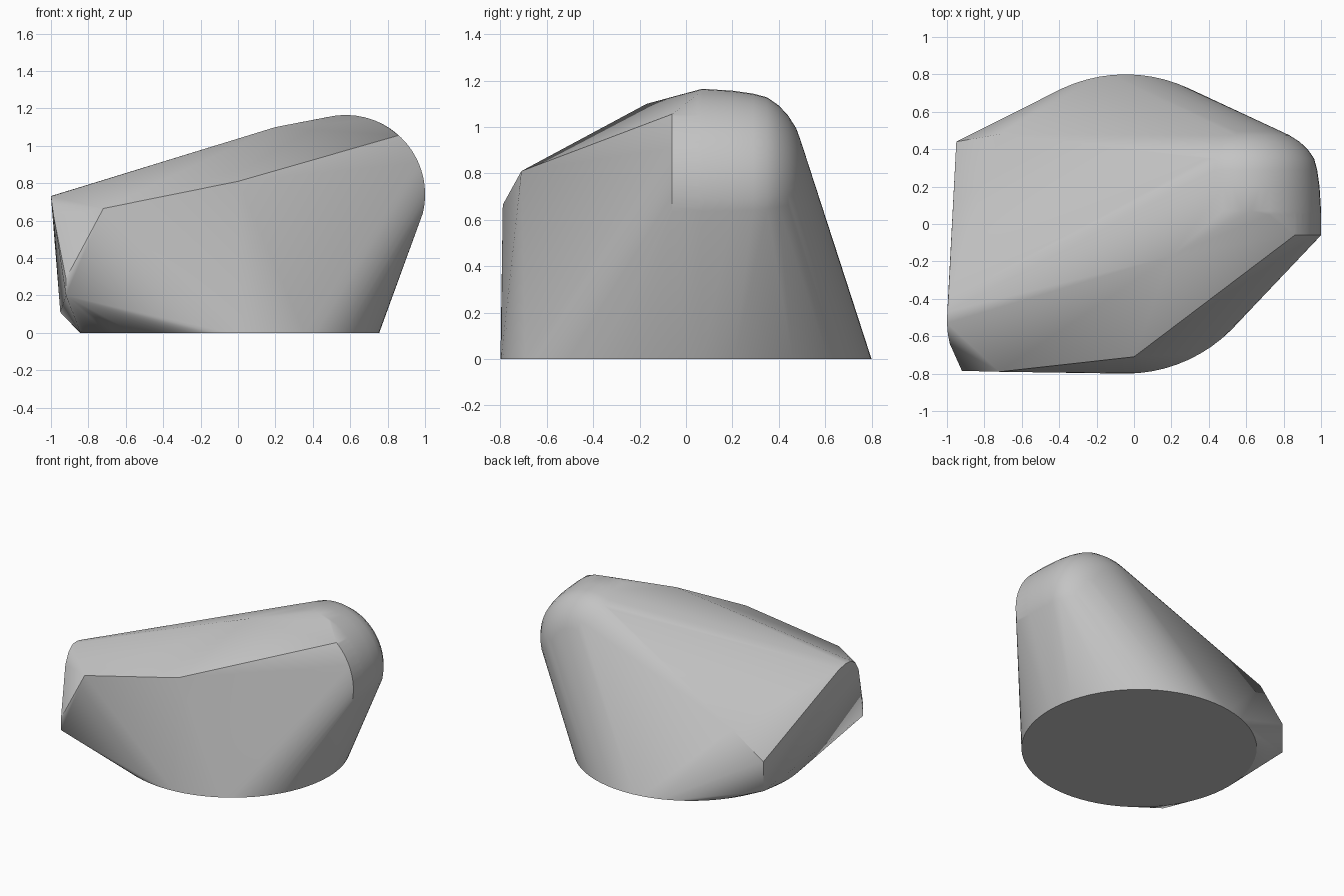
import bpy
import bmesh
from math import cos, sin, pi, radians

old = bpy.data.objects.get("Cube")
if old:
    bpy.data.objects.remove(old, do_unlink=True)

grey = bpy.data.materials.new("stone grey")
grey.use_nodes = True
colour = (0.55, 0.55, 0.55, 1)
grey.diffuse_color = colour
grey.node_tree.nodes["Principled BSDF"].inputs["Base Color"].default_value = colour


def dome_ring(y, radius, start, end, steps=28):
    """Arc of the rounded end, standing upright across y."""
    for i in range(steps + 1):
        a = radians(start + (end - start) * i / steps)
        yield (0.575 + radius * cos(a), y, 0.74 + radius * sin(a))


# Round flat base
points = [(-0.045 + 0.8 * cos(2 * pi * i / 72), 0.8 * sin(2 * pi * i / 72), 0)
          for i in range(72)]

# Rounded high end, tapering towards the back
points += dome_ring(-0.06, 0.425, -14, 48)
points += dome_ring(0.05, 0.425, -14, 70)
for y, radius in ((0.07, 0.425), (0.2, 0.417), (0.29, 0.404), (0.35, 0.388),
                  (0.40, 0.353), (0.44, 0.31), (0.475, 0.255), (0.495, 0.2)):
    points += dome_ring(y, radius, -14, 180)

# Front shoulder and chamfer
points += [(0, -0.71, 0.81), (-0.72, -0.79, 0.665), (0.2, -0.17, 1.1),
           (0.45, 0.02, 1.147)]

# Low end: lower corners, back shoulder and rounded upper rim
points += [(-0.92, -0.785, 0.2), (-0.92, -0.785, 0.29),
           (-0.95, 0.44, 0.11), (-0.95, 0.44, 0.33), (-0.72, 0.48, 0.53),
           (-0.993, -0.4, 0.715), (-0.998, -0.47, 0.732), (-1, -0.53, 0.73),
           (-0.995, -0.59, 0.69), (-0.985, -0.64, 0.62)]

# Stretch one skin over all the sections
bm = bmesh.new()
for p in points:
    bm.verts.new(p)
hull = bmesh.ops.convex_hull(bm, input=bm.verts[:])
loose = {g for key in ("geom_interior", "geom_unused") for g in hull[key]
         if isinstance(g, bmesh.types.BMVert)}
bmesh.ops.delete(bm, geom=list(loose), context='VERTS')
bmesh.ops.dissolve_limit(bm, angle_limit=radians(0.5), verts=bm.verts[:], edges=bm.edges[:])
bmesh.ops.recalc_face_normals(bm, faces=bm.faces[:])

mesh = bpy.data.meshes.new("rounded_block")
bm.to_mesh(mesh)
bm.free()
mesh.materials.append(grey)
block = bpy.data.objects.new("rounded_block", mesh)
bpy.context.collection.objects.link(block)

bpy.ops.object.select_all(action='DESELECT')
block.select_set(True)
bpy.context.view_layer.objects.active = block
bpy.ops.object.shade_smooth_by_angle(angle=radians(28))
